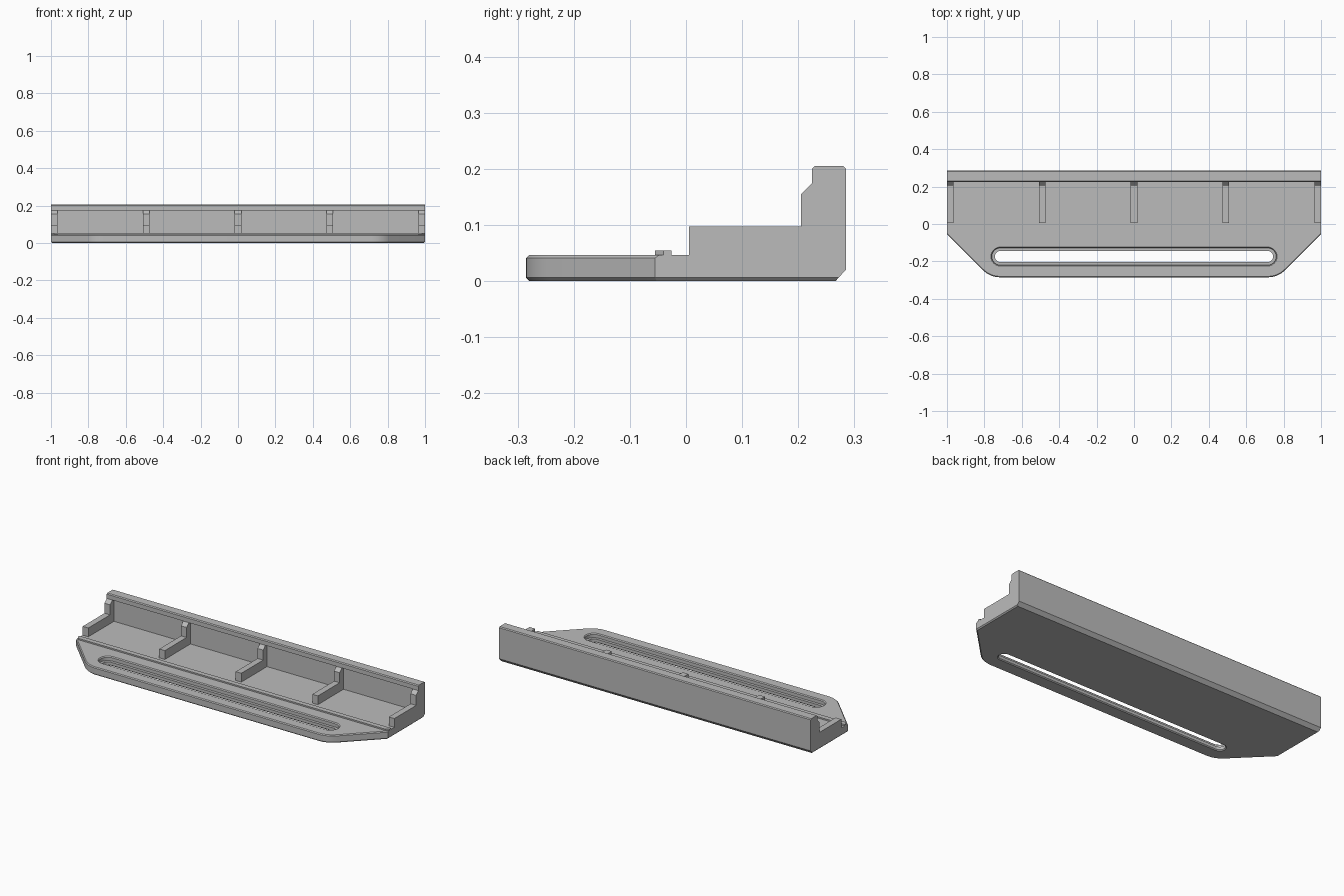
import bpy
import bmesh
from math import sin, cos, pi, sqrt, tan, radians

cube = bpy.data.objects.get("Cube")
if cube:
    bpy.data.objects.remove(cube, do_unlink=True)

grey = bpy.data.materials.new("plain grey")
grey.use_nodes = True
grey.diffuse_color = (0.5, 0.5, 0.5, 1)
grey.node_tree.nodes["Principled BSDF"].inputs["Base Color"].default_value = grey.diffuse_color

FLOOR = 0.046


def loft(name, rings):
    """Closed solid through rings that share one vertex count."""
    bm = bmesh.new()
    loops = [[bm.verts.new(p) for p in ring] for ring in rings]
    n = len(loops[0])
    for low, high in zip(loops, loops[1:]):
        for i in range(n):
            j = (i + 1) % n
            bm.faces.new((low[i], low[j], high[j], high[i]))
    bm.faces.new(loops[0][::-1])
    bm.faces.new(loops[-1])
    bmesh.ops.recalc_face_normals(bm, faces=bm.faces)
    mesh = bpy.data.meshes.new(name)
    bm.to_mesh(mesh)
    bm.free()
    mesh.materials.append(grey)
    obj = bpy.data.objects.new(name, mesh)
    bpy.context.collection.objects.link(obj)
    return obj


def extrude_x(name, profile, x0, x1):
    return loft(name, [[(x, y, z) for y, z in profile] for x in (x0, x1)])


def plate_ring(z, inset, side, back):
    """Plate outline with slanted front sides and rounded front corners."""
    right = 1 - side
    front = -0.285 + inset
    slant = 1.055 - inset * sqrt(2)          # x - y along the slanted side
    radius = 0.133 - inset
    cx = front + slant - radius * tan(pi / 8)
    half = [(right, back), (right, right - slant)]
    for i in range(9):
        a = -pi / 4 - i / 8 * pi / 4
        half.append((cx + radius * cos(a), front + radius + radius * sin(a)))
    return [(x, y, z) for x, y in half] + [(-x, y, z) for x, y in half[::-1]]


def slot_ring(z, r):
    ring = []
    for s in (1, -1):
        for i in range(17):
            a = -pi / 2 + i / 16 * pi
            ring.append((s * (0.714 + r * cos(a)), -0.174 + s * r * sin(a), z))
    return ring


# Base plate with chamfered edges
plate = loft("base_plate", [
    plate_ring(0, 0.006, 0.006, 0.267),
    plate_ring(0.006, 0, 0, 0.272),
    plate_ring(0.02, 0, 0, 0.285),
    plate_ring(0.041, 0, 0, 0.285),
    plate_ring(FLOOR, 0.005, 0, 0.285),
])

# Stepped long slot
cutter = loft("slot_cutter", [
    slot_ring(-0.01, 0.035), slot_ring(0, 0.035), slot_ring(0.005, 0.03),
    slot_ring(0.022, 0.03), slot_ring(0.022, 0.046),
    slot_ring(0.041, 0.046), slot_ring(FLOOR, 0.051), slot_ring(0.06, 0.051),
])
cutter.hide_render = True
cut = plate.modifiers.new("slot", "BOOLEAN")
cut.operation = "DIFFERENCE"
cut.solver = "EXACT"
cut.object = cutter
bpy.context.view_layer.objects.active = plate
plate.select_set(True)
bpy.ops.object.modifier_apply(modifier="slot")
bpy.data.objects.remove(cutter, do_unlink=True)
bpy.ops.object.shade_smooth_by_angle(angle=radians(25))

# Low front lip with clipped ends
lip_plan = [(-0.985, -0.055), (0.985, -0.055), (1, -0.04),
            (1, -0.026), (-1, -0.026), (-1, -0.04)]
loft("front_lip", [[(x, y, z) for x, y in lip_plan] for z in (0.042, 0.054)])

# Back wall with overhanging top edge
wall = [(0.24, FLOOR), (0.285, FLOOR), (0.285, 0.2), (0.28, 0.205),
        (0.23, 0.205), (0.225, 0.2), (0.225, 0.175), (0.24, 0.175)]
extrude_x("back_wall", wall, -1, 1)

# Stepped support ribs
rib = [(0.005, FLOOR), (0.24, FLOOR), (0.24, 0.175), (0.225, 0.175),
       (0.205, 0.155), (0.205, 0.097), (0.005, 0.097)]
for i, x in enumerate((-0.982, -0.491, 0, 0.491, 0.982)):
    extrude_x(f"support_rib_{i + 1}", rib, x - 0.018, x + 0.018)
